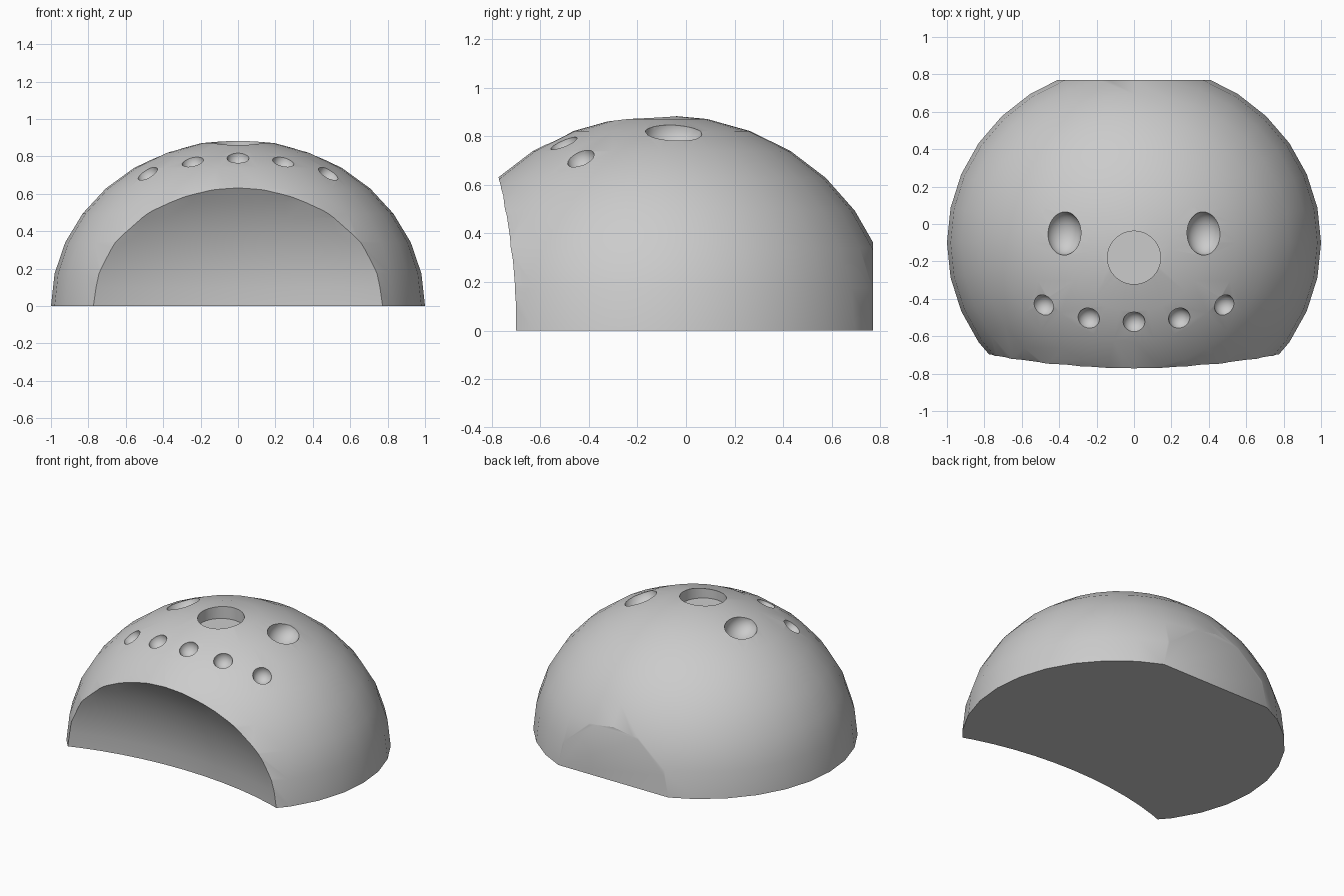
import bpy, bmesh, math
from mathutils import Matrix, Vector

if "Cube" in bpy.data.objects:
    bpy.data.objects.remove(bpy.data.objects["Cube"])

CENTRE_Y, RX, RY, RZ = -0.1, 1.0, 0.956, 0.888


def surface_z(x, y):
    """Height of the dome over a point."""
    return RZ * math.sqrt(1 - (x / RX) ** 2 - ((y - CENTRE_Y) / RY) ** 2)


def make_object(name, bm):
    mesh = bpy.data.meshes.new(name)
    bm.to_mesh(mesh)
    bm.free()
    for p in mesh.polygons:
        p.use_smooth = True
    obj = bpy.data.objects.new(name, mesh)
    bpy.context.collection.objects.link(obj)
    return obj


def ellipsoid(centre, radii, segments=32, rings=16):
    bm = bmesh.new()
    matrix = Matrix.Translation(centre) @ Matrix.Diagonal((*radii, 1))
    bmesh.ops.create_uvsphere(bm, u_segments=segments, v_segments=rings, radius=1, matrix=matrix)
    return bm


def slice_flat(bm, point, normal):
    """Remove everything on the normal side and cap the opening."""
    geom = bm.verts[:] + bm.edges[:] + bm.faces[:]
    bmesh.ops.bisect_plane(bm, geom=geom, dist=1e-5, plane_co=point, plane_no=normal, clear_outer=True)
    bmesh.ops.edgeloop_fill(bm, edges=[e for e in bm.edges if e.is_boundary])


# Dome with flat base and flat back
bm = ellipsoid((0, CENTRE_Y, 0), (RX, RY, RZ))
slice_flat(bm, (0, 0, 0), (0, 0, -1))
slice_flat(bm, (0, 0.77, 0), (0, 1, 0))
bmesh.ops.recalc_face_normals(bm, faces=bm.faces[:])
dome = make_object("dome_shell", bm)

grey = bpy.data.materials.new("plain grey")
grey.diffuse_color = (0.6, 0.6, 0.6, 1)
grey.use_nodes = True
grey.node_tree.nodes["Principled BSDF"].inputs["Base Color"].default_value = grey.diffuse_color
dome.data.materials.append(grey)

# Concave scoop in the front
cutters = [make_object("front_scoop_cutter", ellipsoid((0, -1.47, 0.0), (1.506, 0.9, 1.002), 64, 32))]

# Large oval dimples
for x in (-0.375, 0.375):
    y = -0.05
    cutters.append(make_object("oval_dimple_cutter",
                               ellipsoid((x, y, surface_z(x, y)), (0.095, 0.117, 0.09), 32, 16)))

# Arc of small round dimples
for x, y in ((-0.485, -0.435), (-0.243, -0.505), (0, -0.525), (0.243, -0.505), (0.485, -0.435)):
    cutters.append(make_object("small_dimple_cutter",
                               ellipsoid((x, y, surface_z(x, y)), (0.059, 0.059, 0.059), 24, 12)))

# Round flat-bottomed recess on top
bm = bmesh.new()
bmesh.ops.create_cone(bm, cap_ends=True, segments=48, radius1=0.142, radius2=0.142, depth=0.4,
                      matrix=Matrix.Translation((0, -0.18, 1.0)))
cutters.append(make_object("round_recess_cutter", bm))

# Cut all recesses
bpy.context.view_layer.objects.active = dome
dome.select_set(True)
for cutter in cutters:
    cutter.hide_render = True
    mod = dome.modifiers.new("cut", 'BOOLEAN')
    mod.operation = 'DIFFERENCE'
    mod.solver = 'EXACT'
    mod.object = cutter
    bpy.ops.object.modifier_apply(modifier=mod.name)
for cutter in cutters:
    bpy.data.objects.remove(cutter)

bpy.ops.object.shade_smooth_by_angle(angle=math.radians(30))
